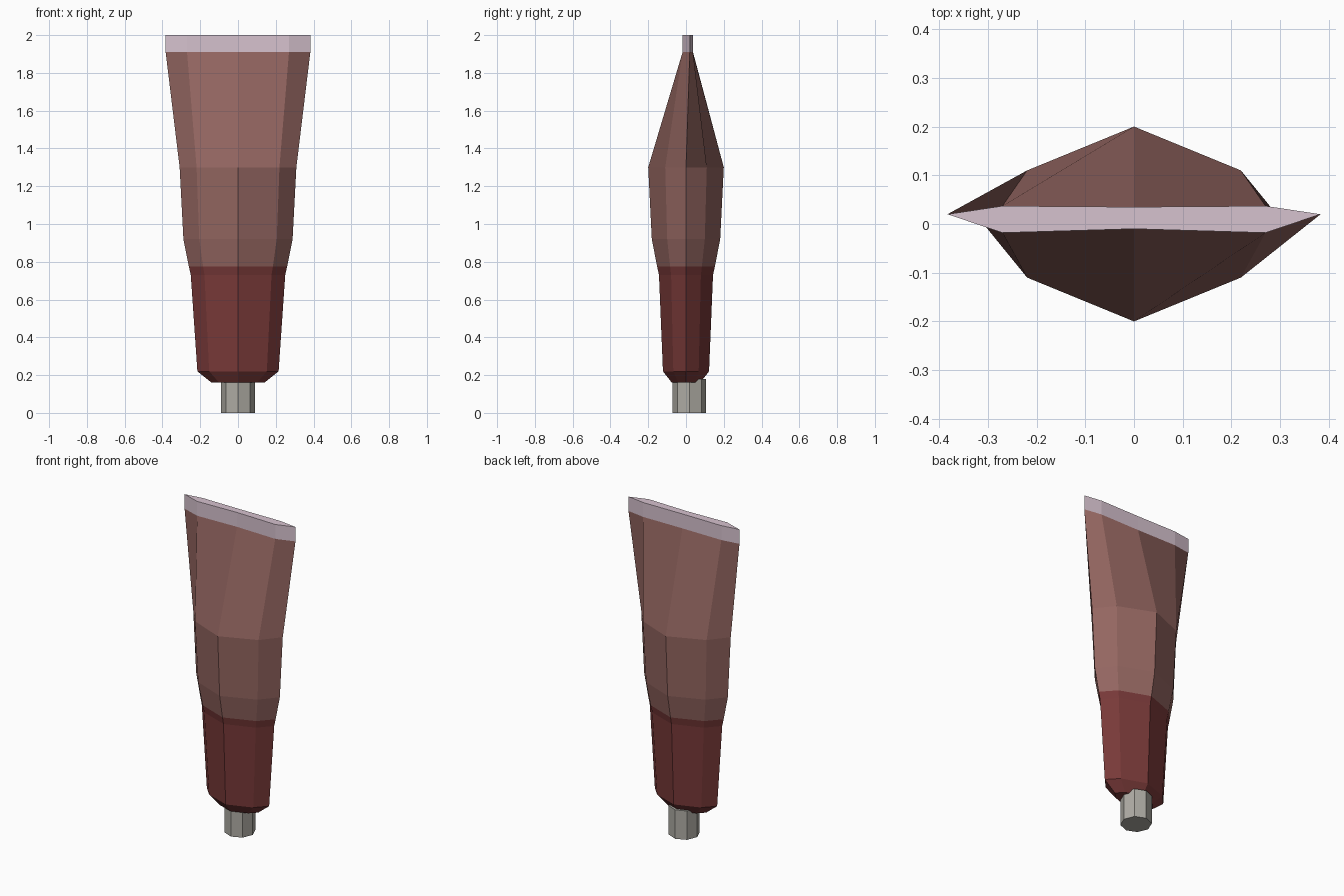
import bpy, bmesh, math

if "Cube" in bpy.data.objects:
    bpy.data.objects.remove(bpy.data.objects["Cube"])


def material(name, rgb):
    m = bpy.data.materials.new(name)
    m.diffuse_color = (*rgb, 1)
    m.use_nodes = True
    m.node_tree.nodes["Principled BSDF"].inputs["Base Color"].default_value = m.diffuse_color
    return m


BROWN = material("dusty brown", (0.296, 0.133, 0.119))
RED = material("dark red", (0.188, 0.041, 0.040))
PINK = material("pale pink", (0.674, 0.539, 0.62))
GREY = material("cap grey", (0.42, 0.406, 0.367))


def oval(z, a, b):
    """Eight-sided flattened section with points on both axes."""
    pts = [(a, 0), (.71 * a, .55 * b), (0, b), (-.71 * a, .55 * b),
           (-a, 0), (-.71 * a, -.55 * b), (0, -b), (.71 * a, -.55 * b)]
    return [(x, y, z) for x, y in pts]


def crimp(z):
    """Pinched section of the sealed end, slightly off centre."""
    pts = [(.383, .02), (.27, .037), (0, .035), (-.27, .037),
           (-.383, .02), (-.27, -.018), (0, -.01), (.27, -.018)]
    return [(x, y, z) for x, y in pts]


def loft(name, sections, mats, rule=lambda z: 0):
    """Skin a stack of sections; rule picks the material from face height."""
    bm = bmesh.new()
    rings = [[bm.verts.new(p) for p in s] for s in sections]
    n = len(rings[0])
    for r, s in zip(rings, rings[1:]):
        for i in range(n):
            j = (i + 1) % n
            bm.faces.new((r[i], r[j], s[j], s[i]))
    bm.faces.new(rings[0][::-1])
    bm.faces.new(rings[-1])
    bmesh.ops.recalc_face_normals(bm, faces=bm.faces)
    for f in bm.faces:
        f.material_index = rule(f.calc_center_median().z)
    me = bpy.data.meshes.new(name)
    bm.to_mesh(me)
    bm.free()
    for m in mats:
        me.materials.append(m)
    ob = bpy.data.objects.new(name, me)
    bpy.context.collection.objects.link(ob)
    return ob


# Tube body with red lower part and pale sealed end
profile = [(.16, .14, .075), (.22, .215, .122), (.73, .25, .143),
           (.775, .26, .153), (.92, .289, .181), (1.30, .309, .2)]
loft("tube_body", [oval(*p) for p in profile] + [crimp(1.91), crimp(2.0)],
     [RED, BROWN, PINK],
     lambda z: 0 if z < .775 else (1 if z < 1.91 else 2))

# Octagonal cap
cap = [[(.089 * math.cos(i * math.pi / 4), .018 + .089 * math.sin(i * math.pi / 4), z)
        for i in range(8)] for z in (0, .18)]
loft("cap", cap, [GREY])
